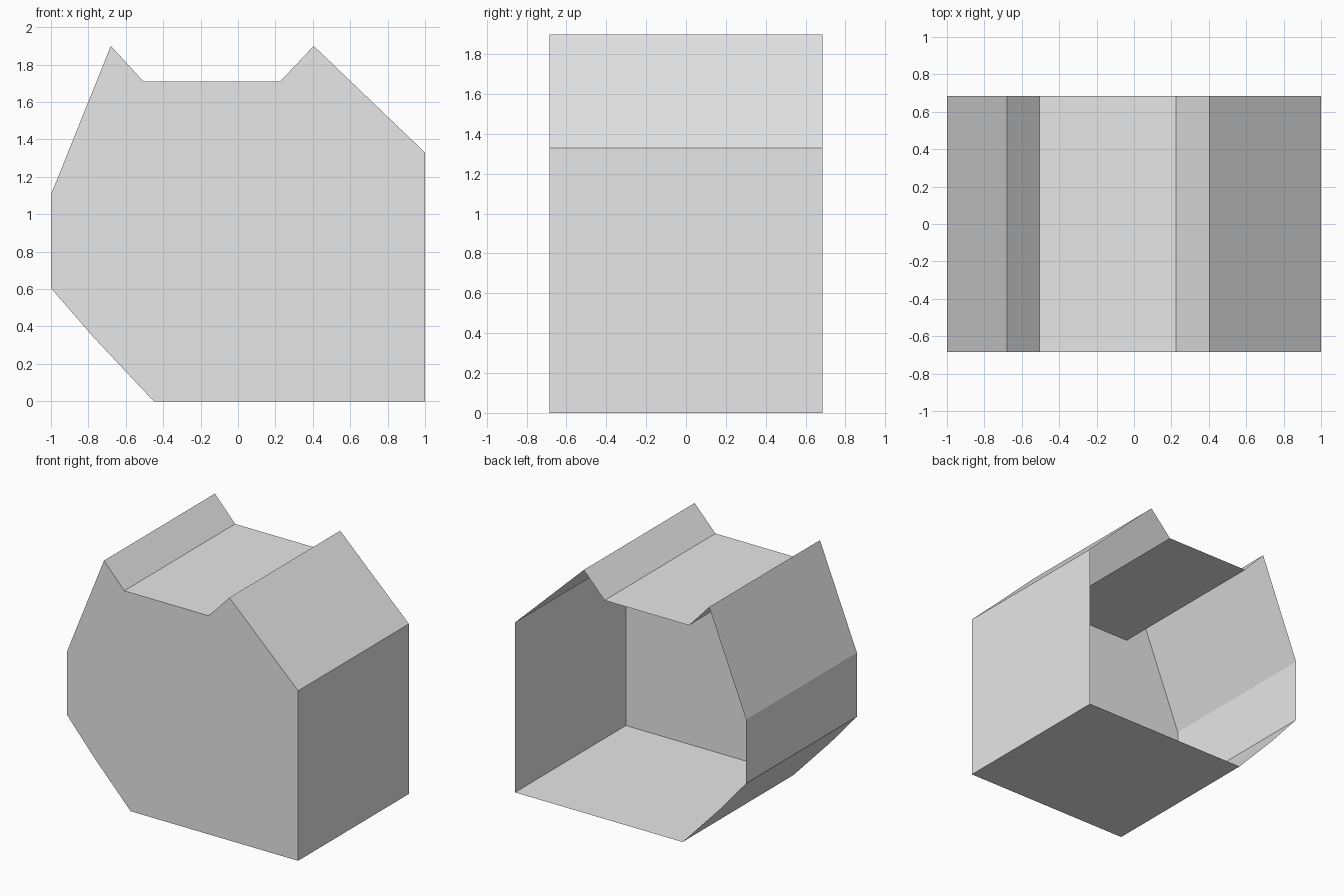
import bpy
import bmesh

cube = bpy.data.objects.get("Cube")
if cube:
    bpy.data.objects.remove(cube, do_unlink=True)

# Plain grey material
grey = bpy.data.materials.new("plain grey")
grey.use_nodes = True
colour = (0.8, 0.8, 0.8, 1.0)
grey.diffuse_color = colour
grey.node_tree.nodes["Principled BSDF"].inputs["Base Color"].default_value = colour

# Outline of the front panel (x, z), counter-clockwise seen from the front
OUTLINE = [(-0.45, 0), (1, 0), (1, 1.33), (0.405, 1.9), (0.225, 1.71),
           (-0.505, 1.71), (-0.68, 1.9), (-1, 1.105), (-1, 0.605), (-0.77, 0.34)]
HALF_DEPTH = 0.685

bm = bmesh.new()


def ring(y):
    return [bm.verts.new((x, y, z)) for x, z in OUTLINE]


# Front panel, with walls running back to an open rear
front, back = ring(-HALF_DEPTH), ring(HALF_DEPTH)
bm.faces.new(front)
for i in range(len(front)):
    j = (i + 1) % len(front)
    bm.faces.new((front[j], front[i], back[i], back[j]))

mesh = bpy.data.meshes.new("open_shell")
bm.to_mesh(mesh)
bm.free()
mesh.materials.append(grey)
shell = bpy.data.objects.new("open_shell", mesh)
bpy.context.collection.objects.link(shell)
